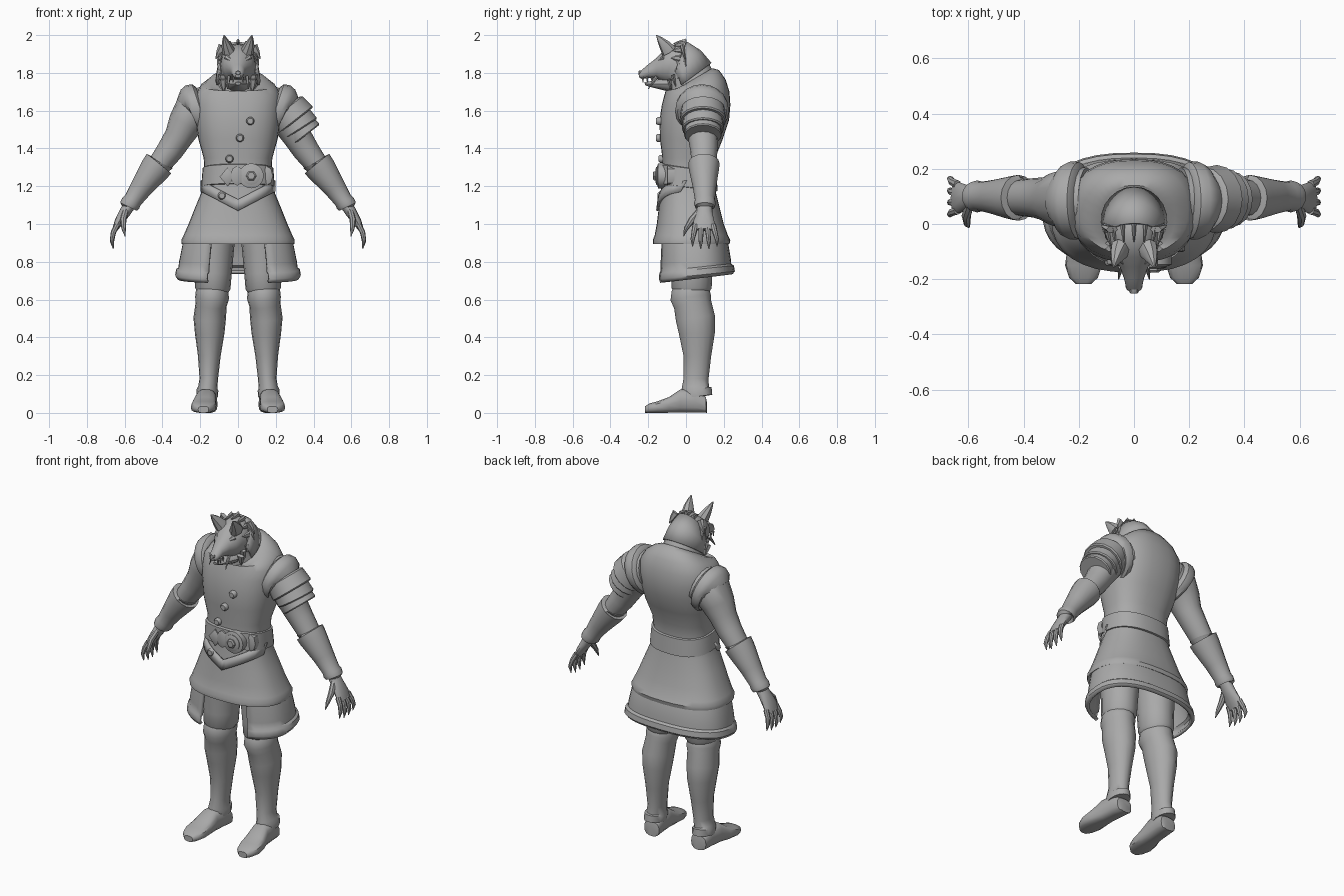
import bpy, bmesh, math
from mathutils import Vector as V

grey = bpy.data.materials.new("plain_grey")
grey.diffuse_color = (0.4, 0.4, 0.4, 1)


def finish(name, bm, thick=0, angle=40):
    bmesh.ops.recalc_face_normals(bm, faces=bm.faces)
    me = bpy.data.meshes.new(name)
    bm.to_mesh(me)
    bm.free()
    ob = bpy.data.objects.new(name, me)
    bpy.context.collection.objects.link(ob)
    me.materials.append(grey)
    bpy.ops.object.select_all(action='DESELECT')
    ob.select_set(True)
    bpy.context.view_layer.objects.active = ob
    bpy.ops.object.shade_smooth_by_angle(angle=math.radians(angle))
    if thick:
        mod = ob.modifiers.new("thickness", 'SOLIDIFY')
        mod.thickness, mod.offset = thick, 0
    return ob


def ring_point(ring, deg, e=1.0):
    c, u, v = ring
    a = math.radians(deg)
    f = lambda t: math.copysign(abs(t) ** e, t)
    return c + u * f(math.cos(a)) + v * f(math.sin(a))


def loft(name, rings, n=16, e=1.0, arc=None, thick=0, angle=40):
    """Skin a list of (centre, u, v) rings; an arc leaves the shell open."""
    bm = bmesh.new()
    a0, a1 = arc or (0, 360)
    count = n + 1 if arc else n
    rows = [[bm.verts.new(ring_point(r, a0 + (a1 - a0) * i / n, e)) for i in range(count)]
            for r in rings]
    for p, q in zip(rows, rows[1:]):
        for i in range(n):
            j = i + 1 if arc else (i + 1) % n
            bm.faces.new((p[i], p[j], q[j], q[i]))
    if not arc:
        bm.faces.new(rows[0])
        bm.faces.new(rows[-1])
    return finish(name, bm, thick, angle)


def level(z, hw, yf, yb, tilt=0):
    # horizontal ring, tilt raises the back and lowers the front
    return V((0, (yf + yb) / 2, z)), V((hw, 0, 0)), V((0, (yb - yf) / 2, tilt))


def upright(top, bot, hw, x=0):
    # ring standing between two points in the side plane
    t, b = V((x, *top)), V((x, *bot))
    return (t + b) / 2, V((hw, 0, 0)), (t - b) / 2


def path(pts, s=1):
    # rings across a path of (x, y, z, radius sideways, radius in depth)
    P = [V((s * p[0], p[1], p[2])) for p in pts]
    out = []
    for i, p in enumerate(pts):
        t = (P[min(i + 1, len(P) - 1)] - P[max(i - 1, 0)]).normalized()
        ref = V((1, 0, 0)) if abs(t.y) > 0.9 else V((0, 1, 0))
        u = t.cross(ref).normalized()
        out.append((P[i], u * p[3], u.cross(t).normalized() * p[4]))
    return out


def spike(name, a, b, r, flat=1.0, n=6):
    a, b = V(a), V(b)
    m = a.lerp(b, 0.5)
    loft(name, path([(*a, r, r * flat), (*m, r * 0.7, r * flat * 0.7), (*b, 0.002, 0.002)]), n)


def disc(name, loc, r, depth, n=16, squash=1):
    # domed disc facing forward
    x, y, z = loc
    mk = lambda yy, k: (V((x, yy, z)), V((r * k, 0, 0)), V((0, 0, r * k * squash)))
    loft(name, [mk(y + 0.03, 1), mk(y - depth * 0.6, 1), mk(y - depth, 0.7)], n)


# jerkin, with rolled hem and slanted collar
coat = [(0.97, 0.255, -0.13, 0.19), (0.90, 0.285, -0.16, 0.215), (0.893, 0.298, -0.174, 0.23),
        (0.915, 0.30, -0.176, 0.235), (0.94, 0.288, -0.166, 0.222), (1.0, 0.262, -0.155, 0.20),
        (1.08, 0.23, -0.145, 0.18), (1.16, 0.197, -0.135, 0.16), (1.25, 0.175, -0.125, 0.145),
        (1.35, 0.182, -0.125, 0.155), (1.45, 0.21, -0.138, 0.195), (1.55, 0.225, -0.14, 0.228),
        (1.63, 0.23, -0.128, 0.235), (1.69, 0.225, -0.115, 0.23, 0.01),
        (1.735, 0.195, -0.108, 0.21, 0.03), (1.755, 0.15, -0.105, 0.175, 0.06),
        (1.755, 0.115, -0.1, 0.14, 0.07)]
loft("jerkin", [level(*c) for c in coat], 32, 0.82)


def front_y(x, z):
    # front surface of the jerkin
    for p, q in zip(coat[2:], coat[3:]):
        if p[0] <= z <= q[0]:
            t = (z - p[0]) / (q[0] - p[0])
            hw, yf, yb = [p[i] + (q[i] - p[i]) * t for i in (1, 2, 3)]
            k = max(0, 1 - min(1, abs(x) / hw) ** (2 / 0.82)) ** 0.41
            return (yf + yb) / 2 - (yb - yf) / 2 * k
    return -0.1


# lower skirt, open at the front
loft("lower_skirt", [level(0.95, 0.265, -0.13, 0.19), level(0.89, 0.285, -0.135, 0.215, 0.005),
                     level(0.80, 0.303, -0.14, 0.228, 0.015), level(0.765, 0.308, -0.141, 0.232, 0.02),
                     level(0.755, 0.32, -0.148, 0.246, 0.02), level(0.73, 0.324, -0.15, 0.25, 0.022),
                     level(0.715, 0.314, -0.143, 0.24, 0.025)],
     32, 0.8, arc=(-65, 245), thick=0.018)

# belt, pointed sash and buckle
loft("belt", [level(1.19, 0.18, -0.125, 0.15, -0.02), level(1.195, 0.195, -0.142, 0.168, -0.02),
              level(1.295, 0.187, -0.14, 0.16, -0.02), level(1.30, 0.17, -0.12, 0.14, -0.02)], 32, 0.82)
bm = bmesh.new()
rows = []
for i in range(17):
    x = -0.192 + 0.024 * i
    z = 1.07 + 0.1 * abs(x) / 0.192
    rows.append([bm.verts.new((x, front_y(x, w) - 0.006, w)) for w in (z, z + 0.06)])
for p, q in zip(rows, rows[1:]):
    bm.faces.new((p[0], q[0], q[1], p[1]))
finish("pointed_sash", bm, 0.012)
disc("buckle_plate", (0.07, -0.138, 1.255), 0.066, 0.016, 20)
disc("buckle_ring", (0.07, -0.15, 1.255), 0.048, 0.012, 20)
disc("buckle_boss", (0.07, -0.158, 1.255), 0.028, 0.018, 6)
disc("belt_ornament", (-0.055, -0.136, 1.25), 0.042, 0.014, 4, 1.2)
for x in (-0.005, 0.15):
    disc("buckle_side_plate", (x, front_y(x, 1.25) - 0.016, 1.255), 0.035, 0.012, 8, 1.5)

# buttons
for x, z in ((0.065, 1.545), (0.01, 1.455), (-0.045, 1.345), (-0.085, 1.15)):
    disc("button", (x, front_y(x, z), z), 0.022, 0.022, 10)

# head and neck
head = [upright(*r) for r in (
    ((0.145, 1.80), (-0.085, 1.64), 0.125), ((0.125, 1.845), (-0.095, 1.685), 0.108),
    ((0.07, 1.91), (-0.09, 1.72), 0.10), ((0.0, 1.955), (-0.085, 1.74), 0.094),
    ((-0.065, 1.95), (-0.105, 1.745), 0.088), ((-0.12, 1.915), (-0.125, 1.755), 0.075),
    ((-0.155, 1.88), (-0.155, 1.77), 0.052), ((-0.2, 1.845), (-0.195, 1.772), 0.036),
    ((-0.235, 1.815), (-0.235, 1.768), 0.028), ((-0.25, 1.795), (-0.247, 1.775), 0.014))]
loft("head", head, 20)
loft("lower_jaw", [upright(*r) for r in (
    ((-0.09, 1.78), (-0.085, 1.70), 0.065), ((-0.14, 1.768), (-0.135, 1.712), 0.045),
    ((-0.19, 1.755), (-0.188, 1.725), 0.028), ((-0.22, 1.752), (-0.217, 1.735), 0.014))], 12)
disc("nose", (0, -0.24, 1.80), 0.016, 0.012, 8, 0.8)

# mane cap with jagged front edge
mane = [(c, u * 1.06, v * 1.06) for c, u, v in head[1:4]]
loft("mane", mane, 14, arc=(-20, 200), thick=0.01)
for i in range(7):
    a = 15 + 25 * i
    spike("mane_tuft", ring_point(mane[2], a), ring_point(head[4], a) * 1.0 + V((0, 0, 0.006)), 0.02, 0.5)

for s in (-1, 1):
    # ears, brows, tusks, teeth and cheek fur
    loft("ear", path([(0.05, -0.09, 1.915, 0.036, 0.042), (0.062, -0.115, 1.95, 0.026, 0.03),
                      (0.07, -0.14, 1.98, 0.013, 0.015), (0.074, -0.157, 2.0, 0.002, 0.002)], s), 8)
    spike("brow", (s * 0.062, -0.118, 1.885), (s * 0.015, -0.165, 1.85), 0.014, 0.7)
    spike("tusk", (s * 0.048, -0.155, 1.78), (s * 0.056, -0.2, 1.715), 0.01)
    for y in (-0.18, -0.205, -0.228):
        spike("tooth", (s * 0.024, y, 1.778), (s * 0.026, y, 1.75), 0.007)
    for y, z in ((-0.02, 1.94), (-0.015, 1.90), (-0.04, 1.86), (-0.05, 1.82), (-0.07, 1.79), (-0.09, 1.765)):
        spike("cheek_fur", (s * 0.08, y, z), (s * (0.118 - 0.25 * (1.94 - z)), y + 0.015, z - 0.065), 0.025, 0.5)

    # sleeve, shoulder roll, gauntlet
    loft("sleeve", path([(0.17, 0.09, 1.62, 0.11, 0.115), (0.235, 0.09, 1.60, 0.115, 0.115),
                         (0.28, 0.09, 1.53, 0.092, 0.098), (0.315, 0.09, 1.46, 0.076, 0.08),
                         (0.36, 0.095, 1.39, 0.07, 0.072), (0.42, 0.095, 1.31, 0.06, 0.065)], s))
    loft("shoulder_roll", path([(0.185, 0.085, 1.615, 0.115, 0.12), (0.20, 0.085, 1.61, 0.137, 0.14),
                                (0.23, 0.085, 1.60, 0.142, 0.142), (0.25, 0.085, 1.592, 0.13, 0.13),
                                (0.252, 0.085, 1.59, 0.1, 0.1)], s), 20)
    loft("gauntlet", path([(0.425, 0.095, 1.305, 0.06, 0.06), (0.412, 0.095, 1.325, 0.072, 0.072),
                           (0.418, 0.095, 1.32, 0.083, 0.083), (0.44, 0.095, 1.29, 0.08, 0.08),
                           (0.51, 0.098, 1.195, 0.06, 0.062), (0.555, 0.1, 1.128, 0.049, 0.053),
                           (0.568, 0.1, 1.11, 0.053, 0.058), (0.58, 0.1, 1.092, 0.049, 0.053),
                           (0.578, 0.1, 1.09, 0.03, 0.03)], s))
    # hand with clawed fingers
    loft("palm", path([(0.565, 0.10, 1.115, 0.033, 0.038), (0.60, 0.097, 1.06, 0.03, 0.043),
                       (0.632, 0.095, 1.01, 0.023, 0.056), (0.652, 0.095, 0.97, 0.014, 0.055)], s), 12)
    for i in range(4):
        b, t = 0.05 + 0.031 * i, 0.035 + 0.043 * i
        drop = 0.012 if i in (1, 2) else 0
        loft("finger", path([(0.64, b, 0.995, 0.015, 0.016), (0.66, (b + t) / 2, 0.955, 0.014, 0.014),
                             (0.667, t, 0.918 - drop, 0.011, 0.011), (0.66, t, 0.88 - drop, 0.002, 0.002)], s), 8)
    loft("thumb", path([(0.595, 0.075, 1.07, 0.017, 0.02), (0.608, 0.03, 1.02, 0.017, 0.018),
                        (0.605, 0.0, 0.975, 0.012, 0.012), (0.598, -0.013, 0.935, 0.002, 0.002)], s), 8)

    # trouser, boot shaft, shoe
    loft("trouser", path([(0.12, 0.03, 0.98, 0.11, 0.12), (0.128, 0.03, 0.85, 0.105, 0.115),
                          (0.13, 0.03, 0.74, 0.097, 0.108), (0.134, 0.03, 0.66, 0.094, 0.106),
                          (0.136, 0.03, 0.635, 0.08, 0.09)], s))
    loft("boot_shaft", path([(0.138, 0.025, 0.685, 0.07, 0.08), (0.138, 0.025, 0.65, 0.085, 0.1),
                             (0.137, 0.025, 0.61, 0.09, 0.108), (0.142, 0.035, 0.575, 0.083, 0.1),
                             (0.15, 0.05, 0.50, 0.086, 0.104), (0.15, 0.058, 0.42, 0.078, 0.095),
                             (0.152, 0.06, 0.30, 0.06, 0.073), (0.155, 0.053, 0.18, 0.049, 0.066),
                             (0.16, 0.05, 0.135, 0.051, 0.072), (0.162, 0.055, 0.12, 0.058, 0.082),
                             (0.163, 0.06, 0.085, 0.056, 0.08)], s))
    shoe = ((0.11, 0.06, 0.035, 0.155), (0.105, 0.085, 0.05, 0.158), (0.05, 0.125, 0.053, 0.163),
            (-0.03, 0.125, 0.054, 0.17), (-0.09, 0.085, 0.064, 0.178), (-0.15, 0.062, 0.067, 0.183),
            (-0.195, 0.05, 0.052, 0.183), (-0.217, 0.035, 0.028, 0.183))
    loft("shoe", [upright((y, t), (y, 0), w, s * x) for y, t, w, x in shoe], 14, 0.7)

# layered plates on one upper arm
for a, b, r in (((0.25, 1.615), (0.305, 1.545), 0.118), ((0.285, 1.57), (0.33, 1.50), 0.107),
                ((0.31, 1.53), (0.358, 1.468), 0.096)):
    d = [(a[0] + (b[0] - a[0]) * k, 0.09, a[1] + (b[1] - a[1]) * k, r * f, r * f * 1.05)
         for k, f in ((0, 0.8), (0.1, 0.93), (0.7, 0.98), (0.92, 1.0), (1, 0.95), (1, 0.75))]
    loft("arm_plate", path(d))
